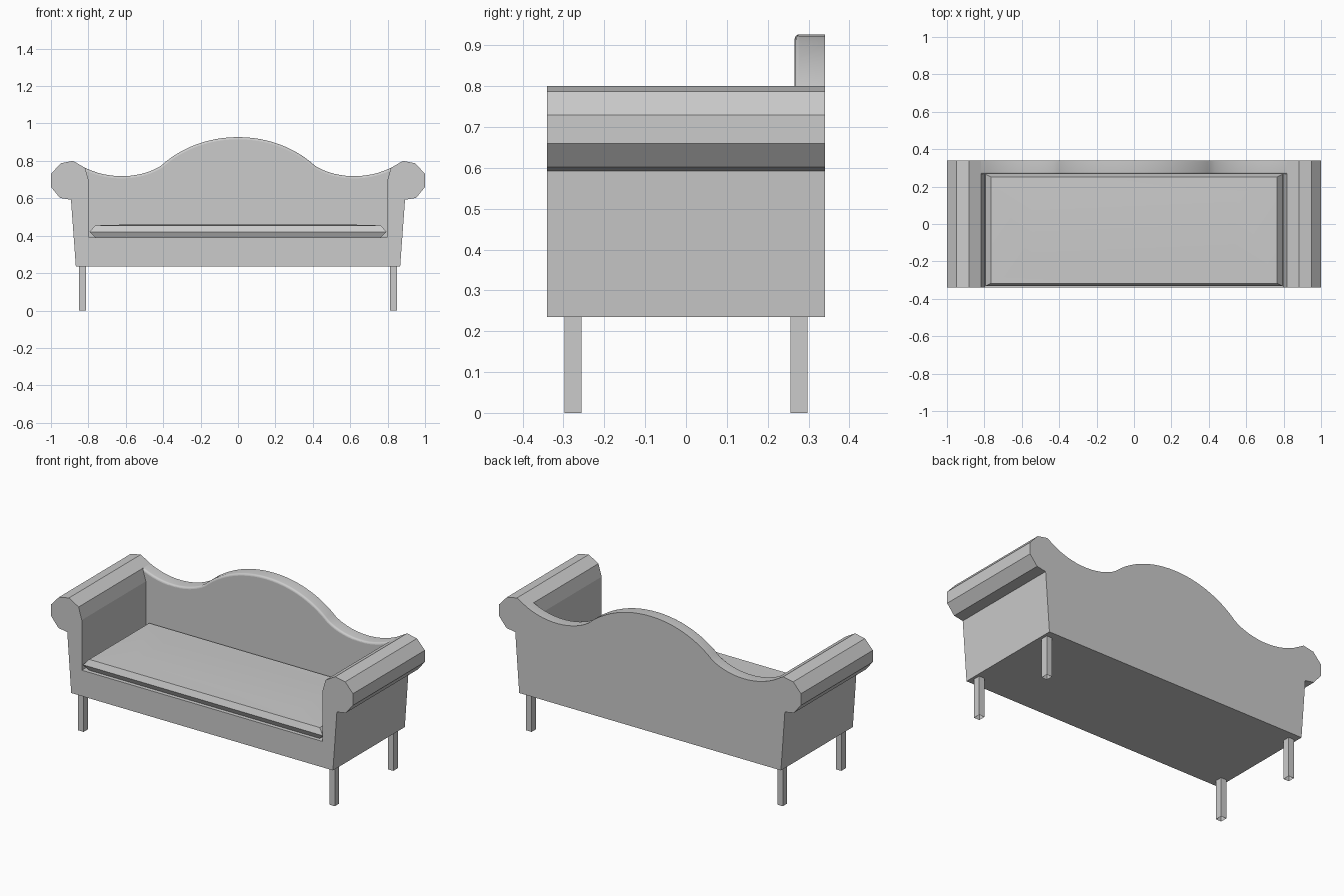
import bpy, bmesh
from mathutils import Vector
from mathutils.geometry import interpolate_bezier

cube = bpy.data.objects.get("Cube")
if cube:
    bpy.data.objects.remove(cube, do_unlink=True)

grey = bpy.data.materials.new("plain grey")
grey.use_nodes = True
colour = (0.6, 0.6, 0.6, 1)
grey.diffuse_color = colour
grey.node_tree.nodes["Principled BSDF"].inputs["Base Color"].default_value = colour


def finish(bm, name):
    bmesh.ops.recalc_face_normals(bm, faces=bm.faces)
    mesh = bpy.data.meshes.new(name)
    bm.to_mesh(mesh)
    bm.free()
    mesh.materials.append(grey)
    obj = bpy.data.objects.new(name, mesh)
    bpy.context.collection.objects.link(obj)
    return obj


def extrude_profile(half, y0, y1):
    """Mirror a right-hand half outline in x and extrude it along y."""
    points = half + [(-x, z) for x, z in reversed(half) if x > 0.0001]
    bm = bmesh.new()
    front = bm.faces.new([bm.verts.new((x, y0, z)) for x, z in points])
    out = bmesh.ops.extrude_face_region(bm, geom=[front], use_keep_orig=True)
    moved = [v for v in out["geom"] if isinstance(v, bmesh.types.BMVert)]
    bmesh.ops.translate(bm, verts=moved, vec=(0, y1 - y0, 0))
    return bm


FRONT, REAR, BACK_FRONT = -0.34, 0.34, 0.266
SEAT, BASE = 0.39, 0.235

# Frame: seat base and both rolled arms in one U-shaped profile
inner = [(0.797, SEAT), (0.797, 0.69), (0.818, 0.763)]
roll = [(0.882, 0.80), (0.948, 0.787), (1, 0.73), (1, 0.66),
        (0.952, 0.602), (0.893, 0.592)]
frame = extrude_profile(inner + roll + [(0.867, BASE)], FRONT, REAR)
finish(frame, "frame_with_arms")

# Camel back: a central hump flowing into a dip at each side
hump = interpolate_bezier(Vector((0, 0.927)), Vector((0.2, 0.927)),
                          Vector((0.34, 0.84)), Vector((0.41, 0.775)), 16)
dip = interpolate_bezier(Vector((0.41, 0.775)), Vector((0.5, 0.715)),
                         Vector((0.67, 0.69)), Vector((0.818, 0.763)), 14)
crest = [(p.x, p.y) for p in hump + dip[1:]]
# the mirrored outline starts at the centre, so the lower edge closes it
back = extrude_profile(crest + inner[1::-1], BACK_FRONT, REAR)
centre = [v for v in back.verts if abs(v.co.x) < 0.0001]
rim = [e for e in back.edges
       if all(v.co.y < BACK_FRONT + 0.001 and v.co.z > 0.7 for v in e.verts)]
bmesh.ops.bevel(back, geom=rim, offset=0.012, segments=4, profile=0.5,
                affect="EDGES")
for face in back.faces:
    face.smooth = len(face.verts) <= 4 and face.calc_center_median().z > 0.71
finish(back, "camel_back")

# Seat cushion: chamfered edges and a slightly crowned top
cushion = bmesh.new()
rings = []
for inset_x, inset_y, z in [(0.03, 0.015, SEAT), (0, 0, 0.42),
                            (0.03, 0.015, 0.455), (0.25, 0.12, 0.461)]:
    x = 0.794 - inset_x
    y0, y1 = FRONT + 0.008 + inset_y, BACK_FRONT - inset_y
    rings.append([cushion.verts.new((px, py, z)) for px, py in
                  [(-x, y0), (x, y0), (x, y1), (-x, y1)]])
for low, high in zip(rings, rings[1:]):
    for i in range(4):
        j = (i + 1) % 4
        cushion.faces.new((low[i], low[j], high[j], high[i]))
cushion.faces.new(rings[0])
cushion.faces.new(rings[-1])
for face in cushion.faces:
    face.smooth = face.calc_center_median().z > 0.455
finish(cushion, "seat_cushion")

# Legs: four slim square posts, open underneath
for side, sx in (("left", 1), ("right", -1)):
    for end, sy in (("front", -1), ("back", 1)):
        leg = bmesh.new()
        bmesh.ops.create_cube(leg, size=1)
        for v in leg.verts:
            v.co = (sx * 0.832 + v.co.x * 0.036, sy * 0.277 + v.co.y * 0.042,
                    (v.co.z + 0.5) * BASE)
        sole = [f for f in leg.faces if f.calc_center_median().z < 0.001]
        bmesh.ops.delete(leg, geom=sole, context="FACES_ONLY")
        finish(leg, f"{end}_{side}_leg")
